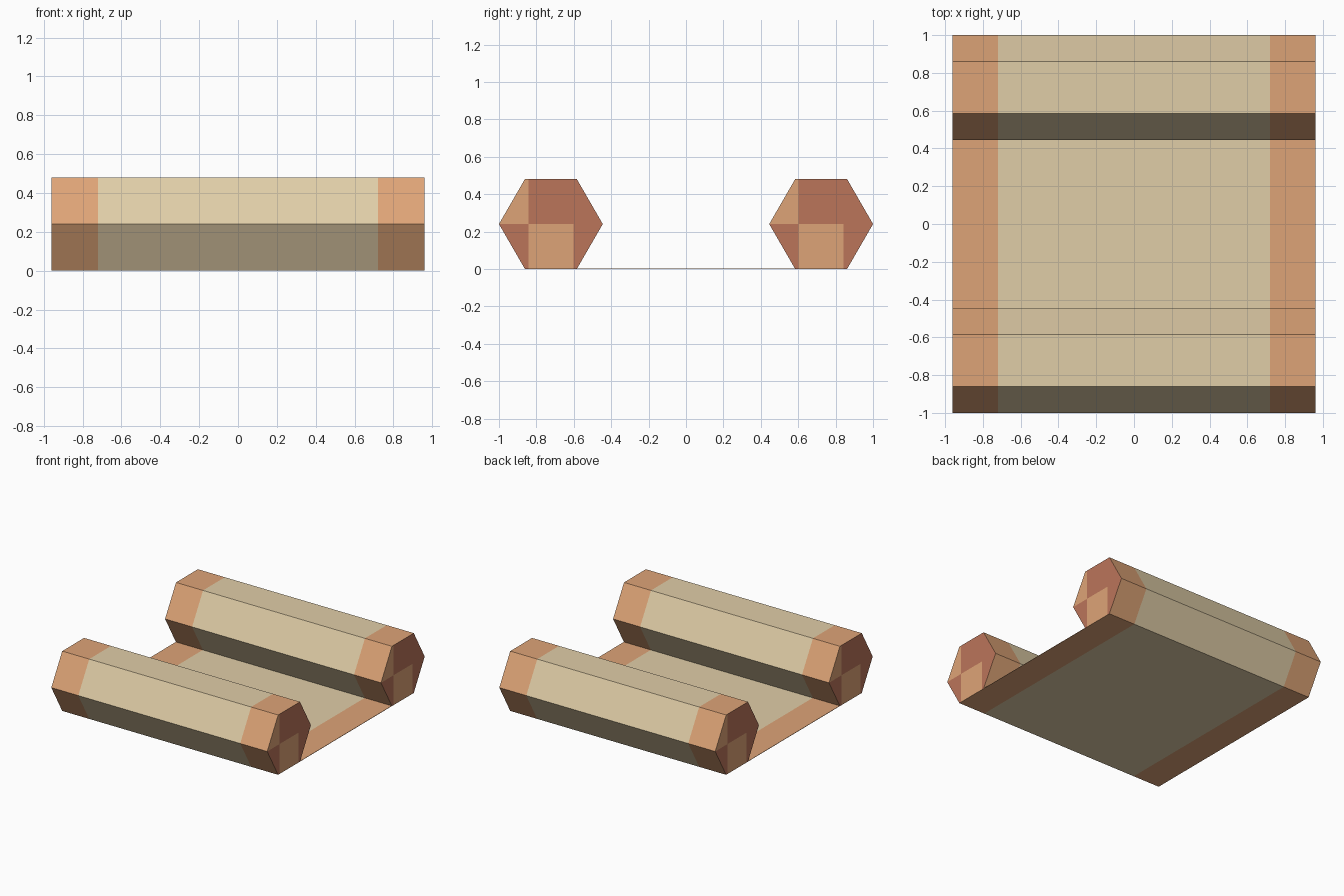
import bpy, bmesh, math
from mathutils import Matrix, Vector

if "Cube" in bpy.data.objects:
    bpy.data.objects.remove(bpy.data.objects["Cube"])

HALF_LEN = 0.96      # half length along x
BAND = 0.72          # where the end bands start
R = 0.2775           # hexagon radius
ROLL_Y = 1 - R       # roll centre
MID_Z = R * math.sqrt(3) / 2


def srgb(r, g, b):
    def lin(c):
        c /= 255
        return c / 12.92 if c <= 0.04045 else ((c + 0.055) / 1.055) ** 2.4
    return (lin(r), lin(g), lin(b), 1)


def material(name, rgb):
    m = bpy.data.materials.new(name)
    m.diffuse_color = srgb(*rgb)
    m.use_nodes = True
    m.node_tree.nodes["Principled BSDF"].inputs["Base Color"].default_value = m.diffuse_color
    return m


MATS = [material("pale_beige", (224, 205, 167)),
        material("soft_orange", (222, 164, 119)),
        material("red_brown", (187, 117, 90))]
BEIGE, ORANGE, BROWN = 0, 1, 2


def cut(bm, faces, co, no):
    geom = set(faces)
    for f in faces:
        geom.update(f.edges)
        geom.update(f.verts)
    bmesh.ops.bisect_plane(bm, geom=list(geom), plane_co=co, plane_no=no, dist=1e-5)


def cut_bands(bm):
    for x in (-BAND, BAND):
        cut(bm, bm.faces[:], Vector((x, 0, 0)), Vector((1, 0, 0)))


def end_faces(bm):
    return [f for f in bm.faces if abs(f.normal.x) > 0.9]


def finish(bm, name, location=(0, 0, 0)):
    me = bpy.data.meshes.new(name)
    bm.to_mesh(me)
    bm.free()
    for m in MATS:
        me.materials.append(m)
    ob = bpy.data.objects.new(name, me)
    ob.location = location
    bpy.context.collection.objects.link(ob)


# Hexagonal side rolls with patterned ends
def make_roll(name, y):
    bm = bmesh.new()
    # Flat side down, axis along x
    rot = Matrix.Rotation(math.pi / 2, 4, 'Y')
    bmesh.ops.create_cone(bm, cap_ends=True, segments=6, radius1=R, radius2=R,
                          depth=2 * HALF_LEN)
    # Ensure a corner points along local y before laying the prism down
    if max(v.co.y for v in bm.verts) < R - 1e-3:
        rot = rot @ Matrix.Rotation(math.pi / 6, 4, 'Z')
    bmesh.ops.transform(bm, matrix=rot, verts=bm.verts[:])
    bm.normal_update()
    cut_bands(bm)
    for co, no in (((0, 0, 0), (0, 0, 1)), ((0, -0.12, 0), (0, 1, 0)),
                   ((0, 0.12, 0), (0, 1, 0))):
        bm.normal_update()
        cut(bm, end_faces(bm), Vector(co), Vector(no))
    bm.normal_update()
    for f in bm.faces:
        c = f.calc_center_median()
        if abs(f.normal.x) > 0.9:
            side = c.y * (1 if c.x > 0 else -1)   # pattern turns with the end
            light = (c.z > 0 and side < -0.12) or (c.z < 0 and abs(side) < 0.12)
            f.material_index = ORANGE if light else BROWN
        else:
            f.material_index = ORANGE if abs(c.x) > BAND else BEIGE
    finish(bm, name, (0, y, MID_Z))


make_roll("front_roll", -ROLL_Y)
make_roll("back_roll", ROLL_Y)

# Thin sheet joining the rolls at the bottom
bm = bmesh.new()
bmesh.ops.create_cube(bm, size=1)
inner = ROLL_Y - R / 2
for v in bm.verts:
    v.co = Vector((v.co.x * 2 * HALF_LEN, v.co.y * 2 * inner, (v.co.z + 0.5) * 0.003))
cut_bands(bm)
for f in bm.faces:
    f.material_index = ORANGE if abs(f.calc_center_median().x) > BAND else BEIGE
finish(bm, "base_sheet")
